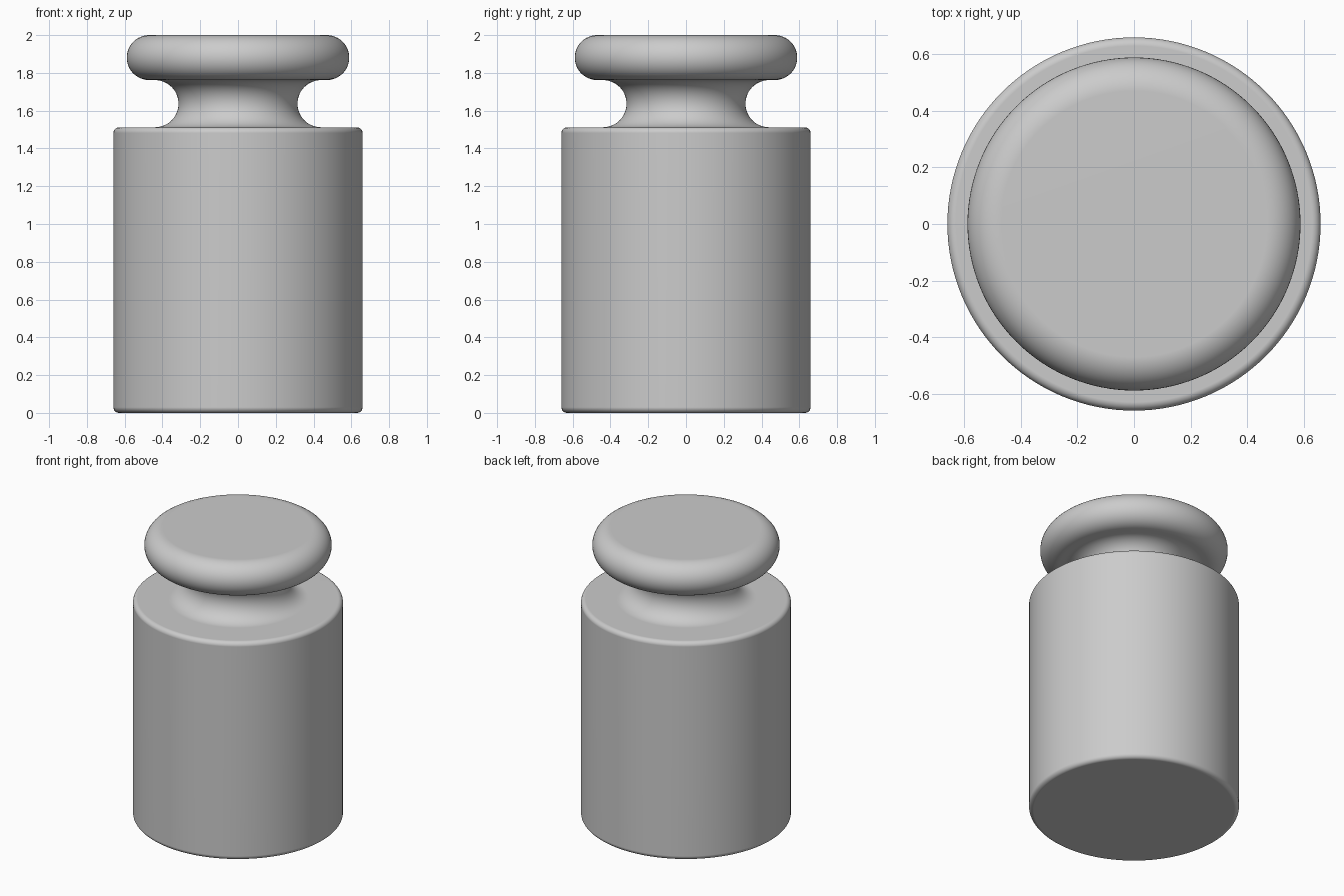
import bpy, bmesh, math

if "Cube" in bpy.data.objects:
    bpy.data.objects.remove(bpy.data.objects["Cube"])

SIDES = 128


def arc(r, z, rad, start, end, steps):
    """Points of a circular arc in the (radius, height) plane, angles in degrees."""
    pts = []
    for i in range(steps + 1):
        a = math.radians(start + (end - start) * i / steps)
        pts.append((r + rad * math.cos(a), z + rad * math.sin(a)))
    return pts


# Half profile from the base centre up to the top centre
profile = [(0, 0)]
profile += arc(0.63, 0.03, 0.03, -90, 0, 6)          # body lower edge
profile += arc(0.63, 1.482, 0.03, 0, 90, 6)          # body upper edge
profile += arc(0.44, 1.637, 0.125, 270, 90, 24)      # waisted neck
profile += arc(0.47, 1.881, 0.119, -90, 90, 24)      # rounded knob rim
profile += [(0, 2.0)]

# Lathe the profile into one closed solid
bm = bmesh.new()
verts = [bm.verts.new((r, 0, z)) for r, z in profile]
edges = [bm.edges.new(pair) for pair in zip(verts, verts[1:])]
bmesh.ops.spin(bm, geom=verts + edges, cent=(0, 0, 0), axis=(0, 0, 1),
               angle=math.tau, steps=SIDES)
bmesh.ops.remove_doubles(bm, verts=bm.verts, dist=0.0001)
bmesh.ops.recalc_face_normals(bm, faces=bm.faces)

mesh = bpy.data.meshes.new("calibration_weight")
bm.to_mesh(mesh)
bm.free()
weight = bpy.data.objects.new("calibration_weight", mesh)
bpy.context.collection.objects.link(weight)

# Smooth shading, with the broad flat faces kept flat
bpy.context.view_layer.objects.active = weight
weight.select_set(True)
bpy.ops.object.shade_smooth_by_angle(angle=math.radians(30))
weighted = weight.modifiers.new("flat_face_normals", 'WEIGHTED_NORMAL')
weighted.keep_sharp = True
